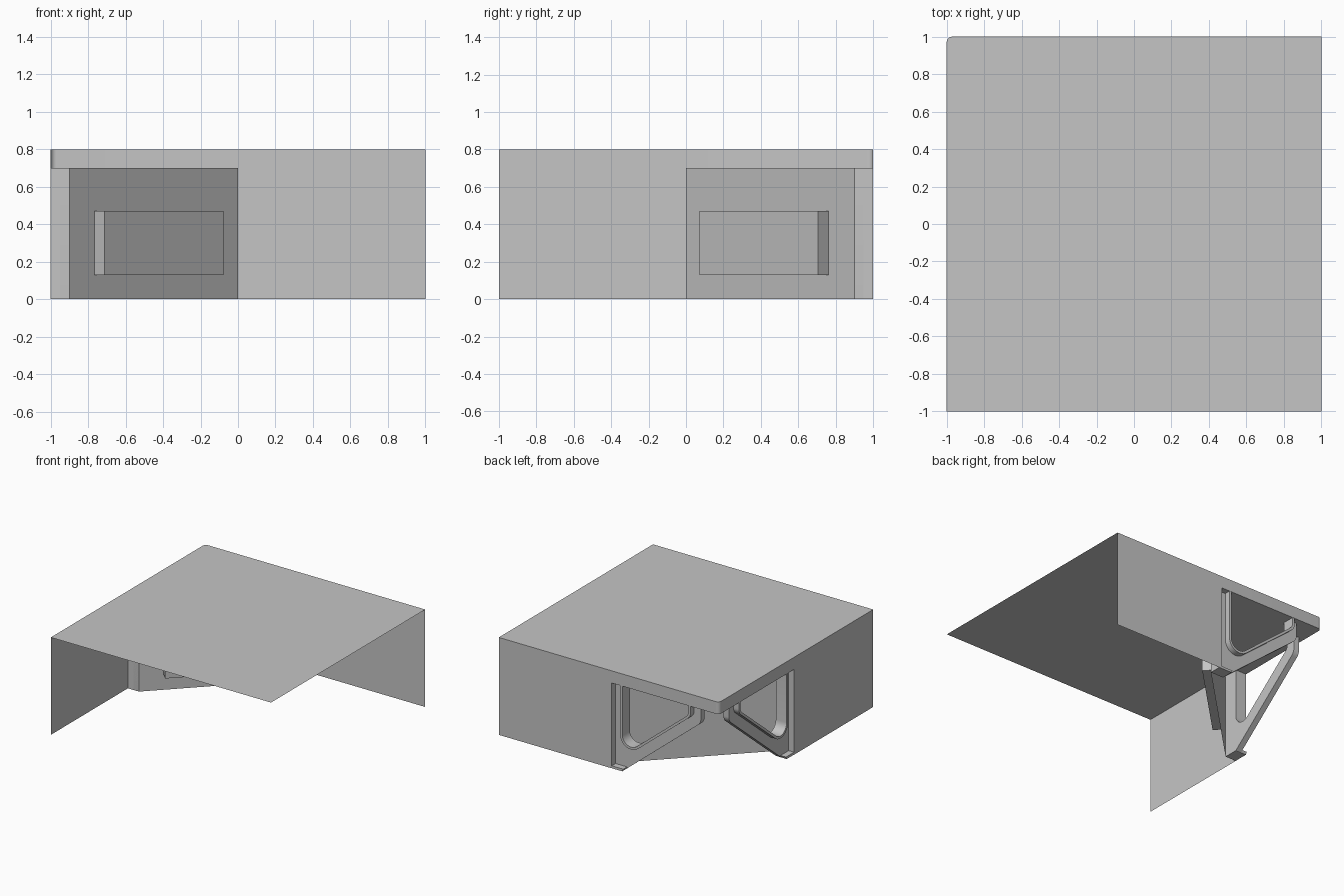
import bpy, bmesh, math
from mathutils import Vector

cube = bpy.data.objects.get("Cube")
if cube:
    bpy.data.objects.remove(cube, do_unlink=True)

grey = bpy.data.materials.new("light grey")
grey.use_nodes = True
colour = (0.56, 0.56, 0.56, 1)
grey.diffuse_color = colour
grey.node_tree.nodes["Principled BSDF"].inputs["Base Color"].default_value = colour

TOP, SOFFIT, JOG = 0.8, 0.7, 0.1


def make(name, faces, depth=None, recalc=False):
    """Object from polygons; depth is an optional extrusion vector."""
    bm = bmesh.new()
    for pts in faces:
        bm.faces.new([bm.verts.new(p) for p in pts])
    if depth is not None:
        new = bmesh.ops.extrude_face_region(bm, geom=bm.faces[:], use_keep_orig=True)
        verts = [v for v in new["geom"] if isinstance(v, bmesh.types.BMVert)]
        bmesh.ops.translate(bm, verts=verts, vec=depth)
    bmesh.ops.remove_doubles(bm, verts=bm.verts[:], dist=1e-5)
    if recalc or depth is not None:
        bmesh.ops.recalc_face_normals(bm, faces=bm.faces[:])
    mesh = bpy.data.meshes.new(name)
    bm.to_mesh(mesh)
    bm.free()
    mesh.materials.append(grey)
    obj = bpy.data.objects.new(name, mesh)
    bpy.context.collection.objects.link(obj)
    bpy.ops.object.select_all(action="DESELECT")
    obj.select_set(True)
    bpy.context.view_layer.objects.active = obj
    bpy.ops.object.shade_smooth_by_angle(angle=math.radians(30))
    return obj


def fillet(pts, radii, steps=8):
    """Open 2D path with its inner corners rounded."""
    pts = [Vector(p) for p in pts]
    out = [pts[0]]
    for a, b, c, r in zip(pts, pts[1:], pts[2:], radii):
        p, q = (a - b).normalized(), (c - b).normalized()
        half = p.angle(q) / 2
        centre = b + (p + q).normalized() * (r / math.sin(half))
        start = b + p * (r / math.tan(half)) - centre
        end = b + q * (r / math.tan(half)) - centre
        sweep = math.pi - 2 * half
        for i in range(steps + 1):
            t = i / steps
            out.append(centre + (start * math.sin((1 - t) * sweep)
                                 + end * math.sin(t * sweep)) / math.sin(sweep))
    return out + [pts[-1]]


# Lid sheet with one rounded corner, and the skirt and walls on two sides
edge = fillet([(1, 1), (-1, 1), (-1, -1)], [0.03])
lid = [(x, y, TOP) for x, y in edge] + [(1, -1, TOP)]
make("lid", [lid], recalc=False)

skirt_path = [Vector((0, 1))] + edge[1:-1] + [Vector((-1, 0))]
make("corner_skirt", [[(a.x, a.y, TOP), (a.x, a.y, SOFFIT), (b.x, b.y, SOFFIT), (b.x, b.y, TOP)]
                      for a, b in zip(skirt_path, skirt_path[1:])])
make("back_wall", [[(1, 1, TOP), (1, 1, 0), (0, 1, 0), (0, 1, TOP)]])
make("side_wall", [[(-1, 0, TOP), (-1, 0, 0), (-1, -1, 0), (-1, -1, TOP)]])

# Soffit over the open corner
soffit = [(p.x, p.y, SOFFIT) for p in skirt_path]
soffit += [(JOG - 1, 0, SOFFIT), (0, 1 - JOG, SOFFIT)]
make("corner_soffit", [soffit])

# Diagonal panel with a raised rectangular block on its inner side
make("diagonal_panel", [[(JOG - 1, 0, 0), (JOG - 1, 0, SOFFIT),
                         (0, 1 - JOG, SOFFIT), (0, 1 - JOG, 0)]])
gap = 0.003
ends = [(-0.77 + gap, 0.13 - gap), (-0.135 + gap, 0.765 - gap)]
(x0, y0), (x1, y1) = ends
make("panel_block", [[(x0, y0, 0.13), (x1, y1, 0.13), (x1, y1, 0.47), (x0, y0, 0.47)]],
     Vector((0.055, -0.055, 0)))

# Triangular bracket profile: u runs away from the wall end, z is up
SLOPE = 0.82
STRETCH = math.hypot(1, SLOPE)


def opening(o):
    """Rounded opening path, grown by o."""
    def z(u):
        return 0.13 + SLOPE * (u - 0.12) - STRETCH * o
    a, b = 0.12 - o, 0.72 + o
    return fillet([(a, SOFFIT), (a, z(a)), (b, z(b)), (b, SOFFIT)], [0.08 + o, 0.05 + o])


outline = fillet([(0, SOFFIT), (0, 0), (0.12, 0), (0.8, SLOPE * 0.68), (0.8, SOFFIT)],
                 [0.001, 0.01, 0.07])
web = outline + opening(0)[::-1]
rim = opening(0.02) + opening(0)[::-1]
flange = [(0, 0), (0.025, 0), (0.025, SOFFIT), (0, SOFFIT)]
foot = [(0, 0), (0.12, 0), (0.13, 0.02), (0, 0.02)]

places = {
    "back": lambda u, d, z: Vector((-u, 1 - d, z)),
    "side": lambda u, d, z: Vector((d - 1, u, z)),
}
parts = [("web", web, 0.05, JOG), ("rim", rim, 0.002, JOG - 0.001),
         ("flange", flange, 0, JOG), ("foot", foot, 0.001, JOG - 0.001)]
for side, place in places.items():
    for part, path, d0, d1 in parts:
        face = [place(u, d0, z) for u, z in path]
        make(f"{side}_bracket_{part}", [face], place(0, d1, 0) - place(0, d0, 0))
